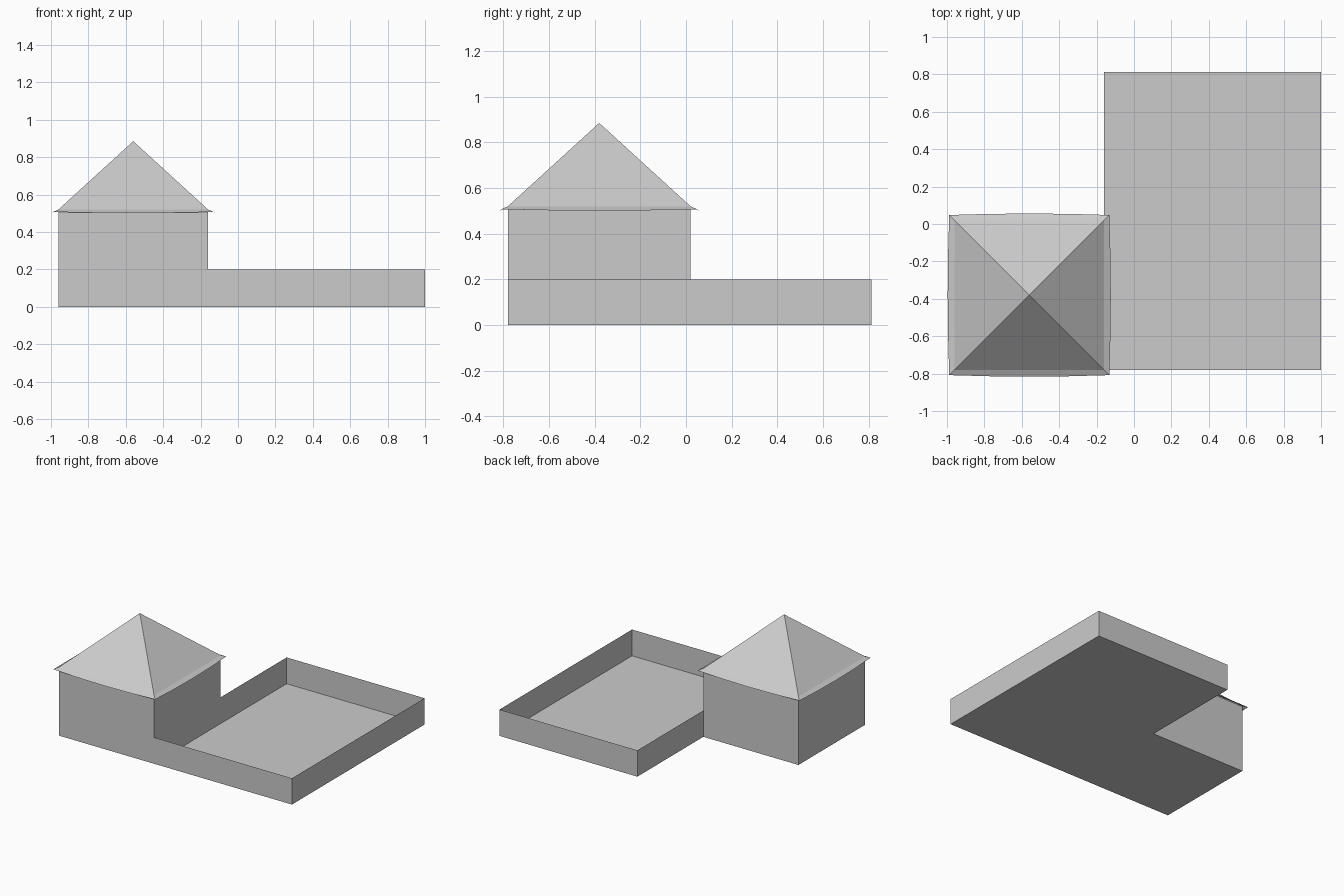
import bpy, bmesh
from mathutils import Vector

if "Cube" in bpy.data.objects:
    bpy.data.objects.remove(bpy.data.objects["Cube"])


def finish(bm, name):
    mesh = bpy.data.meshes.new(name)
    bm.to_mesh(mesh)
    bm.free()
    ob = bpy.data.objects.new(name, mesh)
    bpy.context.collection.objects.link(ob)
    return ob


def open_box(name, lo, hi):
    """Floor and four thin walls, no lid."""
    bm = bmesh.new()
    bmesh.ops.create_cube(bm, size=1)
    lo, hi = Vector(lo), Vector(hi)
    for v in bm.verts:
        v.co = Vector([lo[i] + (v.co[i] + 0.5) * (hi[i] - lo[i]) for i in range(3)])
    bm.normal_update()
    bmesh.ops.delete(bm, geom=[f for f in bm.faces if f.normal.z > 0.9], context='FACES_ONLY')
    return finish(bm, name)


# House walls and the walled yard beside it
open_box("house_walls", (-0.96, -0.78, 0), (-0.16, 0.02, 0.515))
open_box("yard_walls", (-0.16, -0.78, 0), (1.0, 0.813, 0.2))

# Hip roof: steep pyramid, then a shallow eave whose sides bow out and down
SEG = 4
CX, CY = -0.56, -0.38


def ring(bm, half, z, bow=0, sag=0):
    verts = []
    for side in range(4):
        for k in range(SEG):
            t = -1 + 2 * k / SEG
            arc = 1 - t * t
            x, y = t * half, -(half + bow * arc)
            for _ in range(side):
                x, y = -y, x
            verts.append(bm.verts.new((CX + x, CY + y, z - sag * arc)))
    return verts


bm = bmesh.new()
apex = bm.verts.new((CX, CY, 0.885))
inner = ring(bm, 0.40, 0.52)
outer = ring(bm, 0.428, 0.507, bow=0.008, sag=0.006)
n = len(inner)
for s in range(4):
    bm.faces.new([apex] + [inner[(s * SEG + k) % n] for k in range(SEG + 1)])
for i in range(n):
    j = (i + 1) % n
    bm.faces.new((inner[i], outer[i], outer[j], inner[j]))
finish(bm, "hip_roof")

# Door panel facing the yard
bm = bmesh.new()
bm.faces.new([bm.verts.new((-0.158, y, z)) for y, z in
              ((-0.65, 0), (-0.35, 0), (-0.35, 0.205), (-0.65, 0.205))])
finish(bm, "door_panel")
